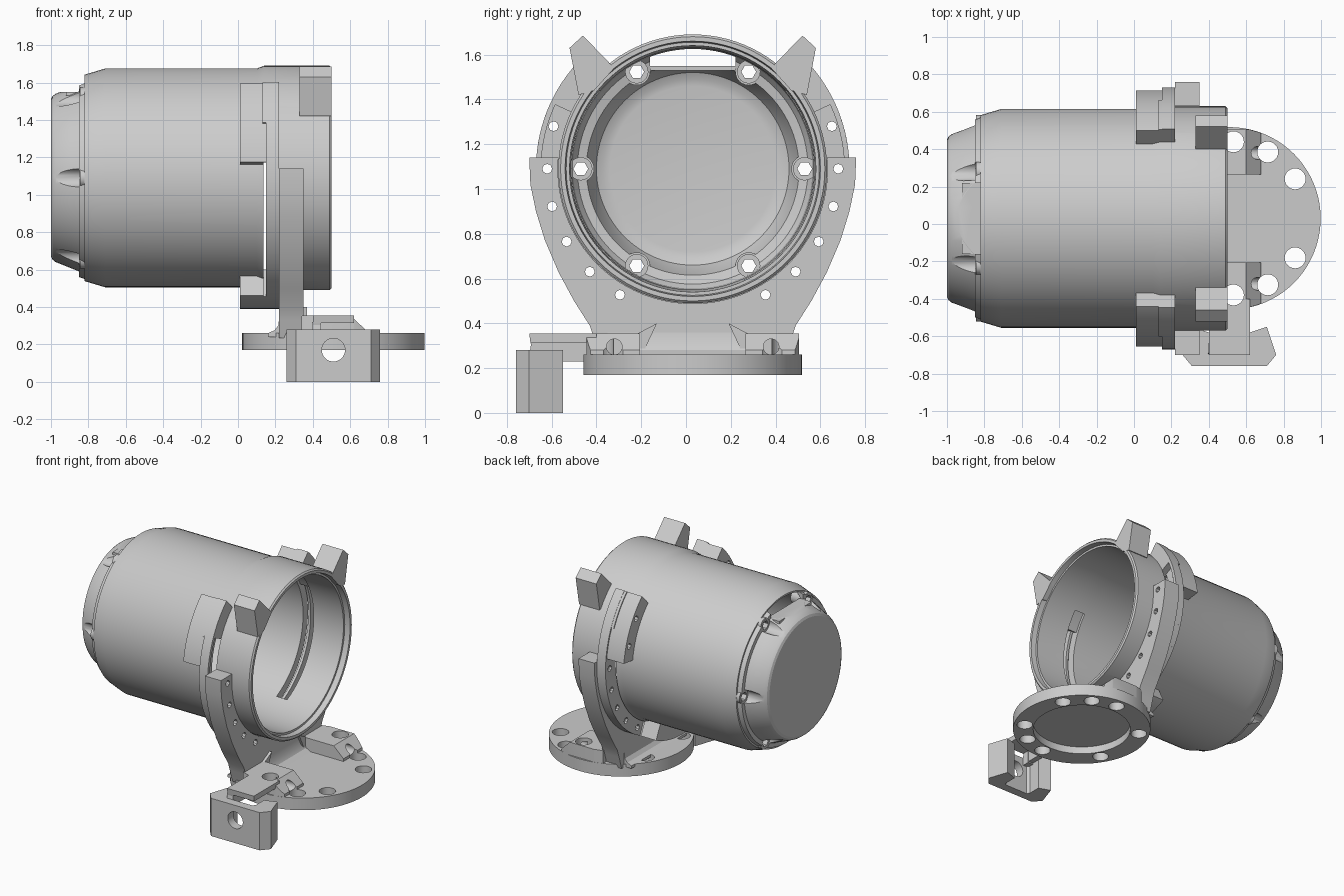
import bpy, bmesh, math
from mathutils import Vector

if "Cube" in bpy.data.objects:
    bpy.data.objects.remove(bpy.data.objects["Cube"])

CY, CZ = 0.03, 1.09           # axis of the housing
BX = 0.51                     # centre of the base disc


def place(axis, a, b, d):
    return {'x': (d, a, b), 'y': (a, d, b), 'z': (a, b, d)}[axis]


def finish(name, bm):
    bmesh.ops.recalc_face_normals(bm, faces=bm.faces)
    me = bpy.data.meshes.new(name)
    bm.to_mesh(me)
    bm.free()
    ob = bpy.data.objects.new(name, me)
    bpy.context.collection.objects.link(ob)
    return ob


def prism(name, polys, axis, lo, hi):
    """Extrude one or more separate outlines along an axis."""
    bm = bmesh.new()
    for pts in polys:
        f = bm.faces.new([bm.verts.new(place(axis, a, b, lo)) for a, b in pts])
        ext = bmesh.ops.extrude_face_region(bm, geom=[f], use_keep_orig=True)
        vs = [v for v in ext['geom'] if isinstance(v, bmesh.types.BMVert)]
        bmesh.ops.translate(bm, verts=vs, vec=Vector(place(axis, 0, 0, hi - lo)))
    return finish(name, bm)


def arc(r, a0, a1, n=40, c=(CY, CZ)):
    return [(c[0] + r * math.cos(math.radians(a0 + (a1 - a0) * i / n)),
             c[1] + r * math.sin(math.radians(a0 + (a1 - a0) * i / n))) for i in range(n + 1)]


def circle(a, b, r, n=24):
    return arc(r, 0, 360, n, (a, b))[:-1]


def sector(r0, r1, a0, a1, n=40, c=(CY, CZ)):
    return arc(r1, a0, a1, n, c) + arc(r0, a1, a0, n, c)


def both(pts):
    """An outline and its mirror image across the housing centre."""
    return [pts, [(2 * CY - a, b) for a, b in pts]]


def lathe(name, prof, n=96):
    bm = bmesh.new()
    rings = []
    for x, r in prof:
        if r == 0:
            rings.append([bm.verts.new((x, CY, CZ))] * n)
        else:
            rings.append([bm.verts.new((x, CY + r * math.cos(math.tau * i / n),
                                        CZ + r * math.sin(math.tau * i / n))) for i in range(n)])
    for p, q in zip(rings, rings[1:]):
        for i in range(n):
            j = (i + 1) % n
            bm.faces.new(list(dict.fromkeys([p[i], p[j], q[j], q[i]])))
    return finish(name, bm)


def boolean(ob, tool, op='DIFFERENCE'):
    m = ob.modifiers.new('cut', 'BOOLEAN')
    m.operation, m.solver, m.object = op, 'EXACT', tool
    bpy.context.view_layer.objects.active = ob
    bpy.ops.object.modifier_apply(modifier=m.name)
    bpy.data.objects.remove(tool)


def cut(ob, polys, axis, lo, hi):
    boolean(ob, prism('cutter', polys, axis, lo, hi))


screws = arc(0.5, 0, 300, 5)
holes = [arc(0.65, a, a, 1)[0] for a in (34, 17, 0, -15, -30, -45, -60)]
hole_polys = [circle(y, z, .022, 8) for h in holes for y, z in (h, (2 * CY - h[0], h[1]))]

# Housing: hollow turned shell with closed, tapered back
back = [(-1, 0), (-1, .42), (-.992, .437), (-.975, .45), (-.90, .48), (-.85, .50)]
housing = lathe('housing', back + [
    (-.85, .53), (-.82, .54), (-.82, .552), (-.71, .585), (.10, .585), (.14, .60), (.49, .60),
    (.50, .59), (.50, .57), (.46, .565), (.46, .55), (.25, .545), (.13, .54), (-.79, .535),
    (-.82, .515), (-.83, .475), (-.91, .45), (-.95, .43), (-.965, .40), (-.97, .37), (-.97, 0)])
cut(housing, [circle(y, z, 0.05) for y, z in screws], 'x', -1.1, -.848)
cut(housing, [circle(y, z, 0.033, 6) for y, z in screws], 'x', -.9, -.7)
# Vent opening at the top of the back
vent = math.degrees(math.asin(0.19 / 0.54))
cut(housing, [[(CY + .19, 1.55)] + arc(.54, 90 - vent, 90 + vent, 16) + [(CY - .19, 1.55)]],
    'x', -1.1, -.76)
# Side slots through the wall
cut(housing, both(sector(.45, .64, -65, 40)), 'x', .135, .22)

# Flat inside the back, below the vent
prism('vent_floor', [[(CY - .19, 1.53), (CY + .19, 1.53), (CY + .19, 1.549), (CY - .19, 1.549)]],
      'x', -.92, -.82)

# Screw bosses inside the back, with the walls of the outside notches
bosses = prism('screw_bosses', [circle(y, z, 0.052) for y, z in screws], 'x', -.845, -.74)
cut(bosses, [circle(y, z, 0.033, 6) for y, z in screws], 'x', -.9, -.6)
walls = prism('notch_walls', [sector(.049, .06, 60 * i + 95, 60 * i + 265, 12, p)
                              for i, p in enumerate(screws)], 'x', -.97, -.83)
boolean(walls, lathe('trim', back + [(-.80, .50), (-.80, 0)]), 'INTERSECT')

# Rear flange: two upper blocks and one bottom block
blocks = prism('rear_flange', both(sector(.56, .69, 7, 47)) + [sector(.56, .70, -116, -64)],
               'x', .01, .135)
cut(blocks, hole_polys, 'x', -.1, .3)
# Perforated plate beside the slot, with its outer rim
plate = prism('slot_plate', both(sector(.58, .70, -65, 25)), 'x', .15, .17)
cut(plate, hole_polys, 'x', .1, .3)
prism('plate_rim', both(sector(.677, .70, -65, 47)), 'x', .15, .22)
prism('plate_bridge', both(sector(.677, .69, 7, 47, 20)), 'x', .13, .16)
prism('plate_ends', both(sector(.56, .698, 25, 47, 12)), 'x', .13, .22)
prism('plate_bottom', [sector(.56, .70, -115, -65, 24)], 'x', .13, .22)

# Two grip tabs on the front rim
prism('grip_tabs', both([(.52, 1.685), (.58, 1.63), (.54, 1.42), (.47, 1.44), (.38, 1.54)]),
      'x', .33, .50)

# Upright bracket with a round cradle
side = [(.73, 1.14), (.725, 1.02), (.70, .90), (.66, .77), (.60, .63), (.53, .50), (.46, .39),
        (.44, .33), (.41, .235)]
outline = ([(CY + a, b) for a, b in side] + [(CY - a, b) for a, b in reversed(side)]
           + arc(.602, 175.2, 364.8, 72))
bracket = prism('bracket', [outline], 'x', .22, .35)
cut(bracket, hole_polys[4:], 'x', .1, .45)
# Fillets where the bracket meets the base
prism('bracket_foot', [[(.16, .24), (.16, .26), (.195, .275), (.215, .30), (.22, .34),
                        (.35, .36), (.357, .31), (.375, .28), (.41, .26), (.41, .24)]],
      'y', CY - .38, CY + .38)

# Round base with bolt holes and a hollow underside
bolts = [(BX + .41 * math.cos(math.radians(s * a)), CY + .41 * math.sin(math.radians(s * a)))
         for a in (31, 60, 87, 149) for s in (-1, 1)]
bolt_polys = [circle(x, y, .056) for x, y in bolts]
base = prism('base_disc', [circle(BX, CY, .488, 80)], 'z', .17, .26)
cut(base, bolt_polys, 'z', .1, .5)
cut(base, [circle(BX, CY, .345, 64)], 'z', .1, .225)

# Reinforcing blocks either side of the base
for name, s in (('left_gusset', -1), ('right_gusset', 1)):
    ys = sorted((CY + s * .235, CY + s * .475))
    block = prism(name, [[(.34, .25), (.34, .355), (.60, .355), (.68, .28), (.68, .25)]],
                  'y', ys[0], ys[1])
    boolean(block, prism('trim', [circle(BX, CY, .487, 80)], 'z', .2, .5), 'INTERSECT')
    prism(name + '_web', [[(CY + s * .16, .40), (CY + s * .245, .355), (CY + s * .245, .25),
                           (CY + s * .23, .25)]], 'x', .34, .37)
    cut(block, bolt_polys, 'z', .1, .5)
    cut(block, [circle(CY + s * .35, .295, .035)], 'x', .54, .8)

# Side arm carrying the clip: thin top plate with one side wall
prof = [(-.70, .355), (-.695, .315), (-.40, .315), (-.40, .355)]
arm = prism('clip_arm', [prof], 'x', .40, .62)
cut(arm, bolt_polys, 'z', .1, .5)
prism('clip_arm_wall', [[(-.695, .32), (-.68, .23), (-.40, .23), (-.40, .32)]], 'x', .40, .44)
# C-shaped clip with a cross hole
half = [(.20, -.76), (.25, -.70), (.20, -.55), (.11, -.58), (.11, -.675), (.095, -.695)]
clip = prism('clip', [[(BX + a, b) for a, b in half] + [(BX - a, b) for a, b in reversed(half)]],
             'z', 0, .28)
cut(clip, [circle(BX, .17, .062, 32)], 'y', -.8, -.6)
prism('clip_post', [[(-.705, .22), (-.69, .32), (-.64, .32), (-.64, .22)]], 'x', .395, .445)

# Smooth round surfaces, keep edges crisp
bpy.ops.object.select_all(action='SELECT')
bpy.ops.object.shade_smooth_by_angle(angle=math.radians(25))
